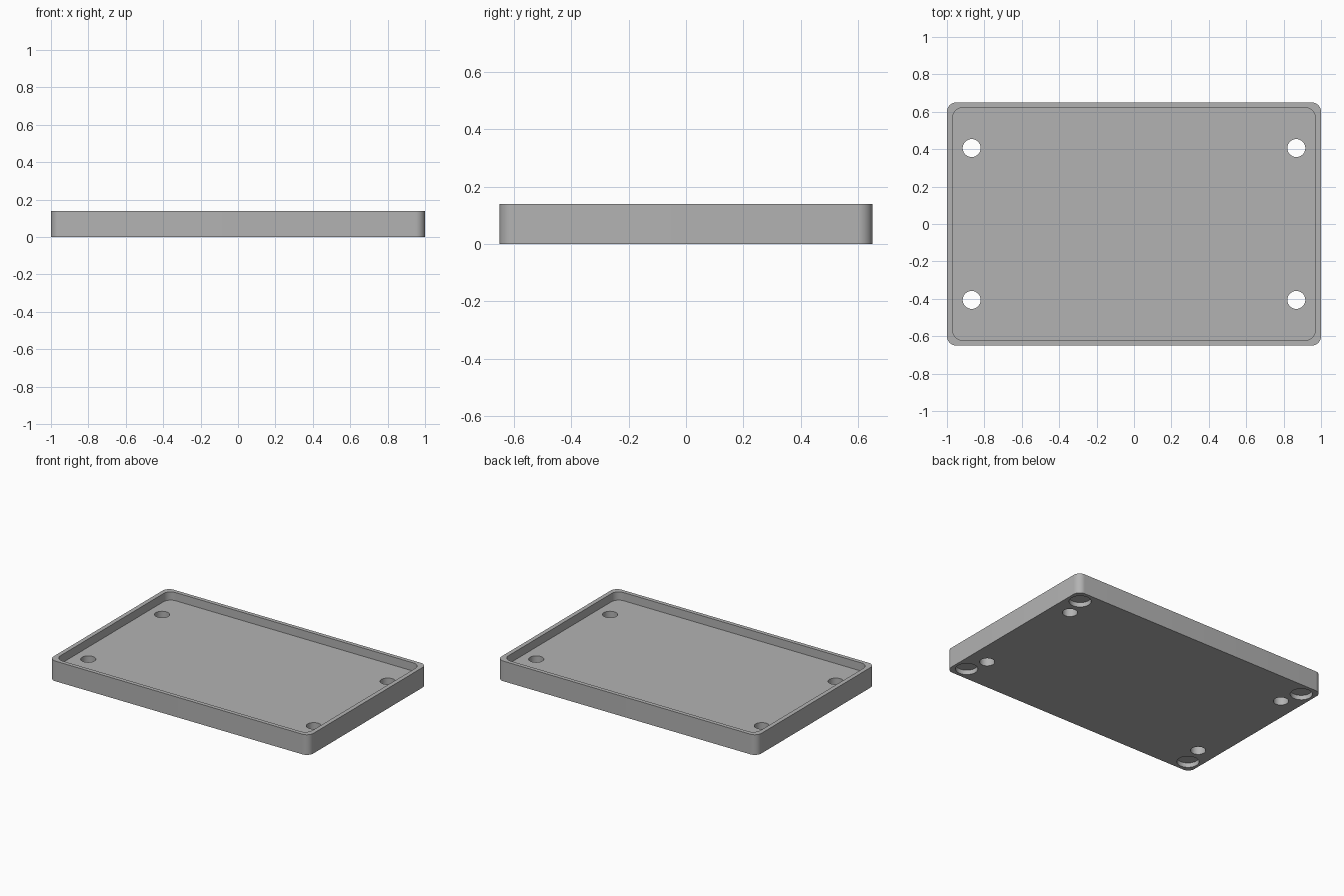
import bpy
import bmesh
from math import cos, sin, pi, radians

cube = bpy.data.objects.get("Cube")
if cube:
    bpy.data.objects.remove(cube, do_unlink=True)

# One plain grey for the whole tray
grey = bpy.data.materials.new("plain grey")
grey.use_nodes = True
grey.diffuse_color = (0.45, 0.45, 0.45, 1)
grey.node_tree.nodes["Principled BSDF"].inputs["Base Color"].default_value = grey.diffuse_color


def prism(name, outline, bottom, top):
    """Extrude a flat outline between two heights."""
    bm = bmesh.new()
    face = bm.faces.new([bm.verts.new((x, y, bottom)) for x, y in outline])
    extruded = bmesh.ops.extrude_face_region(bm, geom=[face])["geom"]
    verts = [v for v in extruded if isinstance(v, bmesh.types.BMVert)]
    bmesh.ops.translate(bm, verts=verts, vec=(0, 0, top - bottom))
    bmesh.ops.recalc_face_normals(bm, faces=bm.faces[:])
    mesh = bpy.data.meshes.new(name)
    bm.to_mesh(mesh)
    bm.free()
    mesh.materials.append(grey)
    obj = bpy.data.objects.new(name, mesh)
    bpy.context.collection.objects.link(obj)
    return obj


def rounded_rect(half_x, half_y, radius, steps=10):
    points = []
    for corner, (sx, sy) in enumerate([(1, 1), (-1, 1), (-1, -1), (1, -1)]):
        for i in range(steps + 1):
            a = (corner + i / steps) * pi / 2
            points.append((sx * (half_x - radius) + radius * cos(a),
                           sy * (half_y - radius) + radius * sin(a)))
    return points


def circle(cx, cy, radius, sides=40):
    return [(cx + radius * cos(2 * pi * i / sides),
             cy + radius * sin(2 * pi * i / sides)) for i in range(sides)]


# Tray body
HEIGHT, FLOOR = 0.14, 0.083
tray = prism("tray", rounded_rect(1, 0.65, 0.05), 0, HEIGHT)

# Cutters: shallow pocket, four screw holes, four foot recesses underneath
cutters = [prism("pocket_cutter", rounded_rect(0.97, 0.622, 0.055), FLOOR, HEIGHT + 0.1)]
for sx in (-1, 1):
    for sy in (-1, 1):
        cutters.append(prism("screw_hole_cutter", circle(sx * 0.868, sy * 0.406, 0.048),
                             -0.1, HEIGHT + 0.05))
        cutters.append(prism("foot_recess_cutter", circle(sx * 0.91, sy * 0.556, 0.07),
                             -0.1, 0.032))

bpy.ops.object.select_all(action="DESELECT")
tray.select_set(True)
bpy.context.view_layer.objects.active = tray
for cutter in cutters:
    cutter.hide_render = True
    cut = tray.modifiers.new("cut", "BOOLEAN")
    cut.operation = "DIFFERENCE"
    cut.solver = "EXACT"
    cut.object = cutter
    bpy.ops.object.modifier_apply(modifier=cut.name)
    bpy.data.objects.remove(cutter, do_unlink=True)

bpy.ops.object.shade_smooth_by_angle(angle=radians(30))
